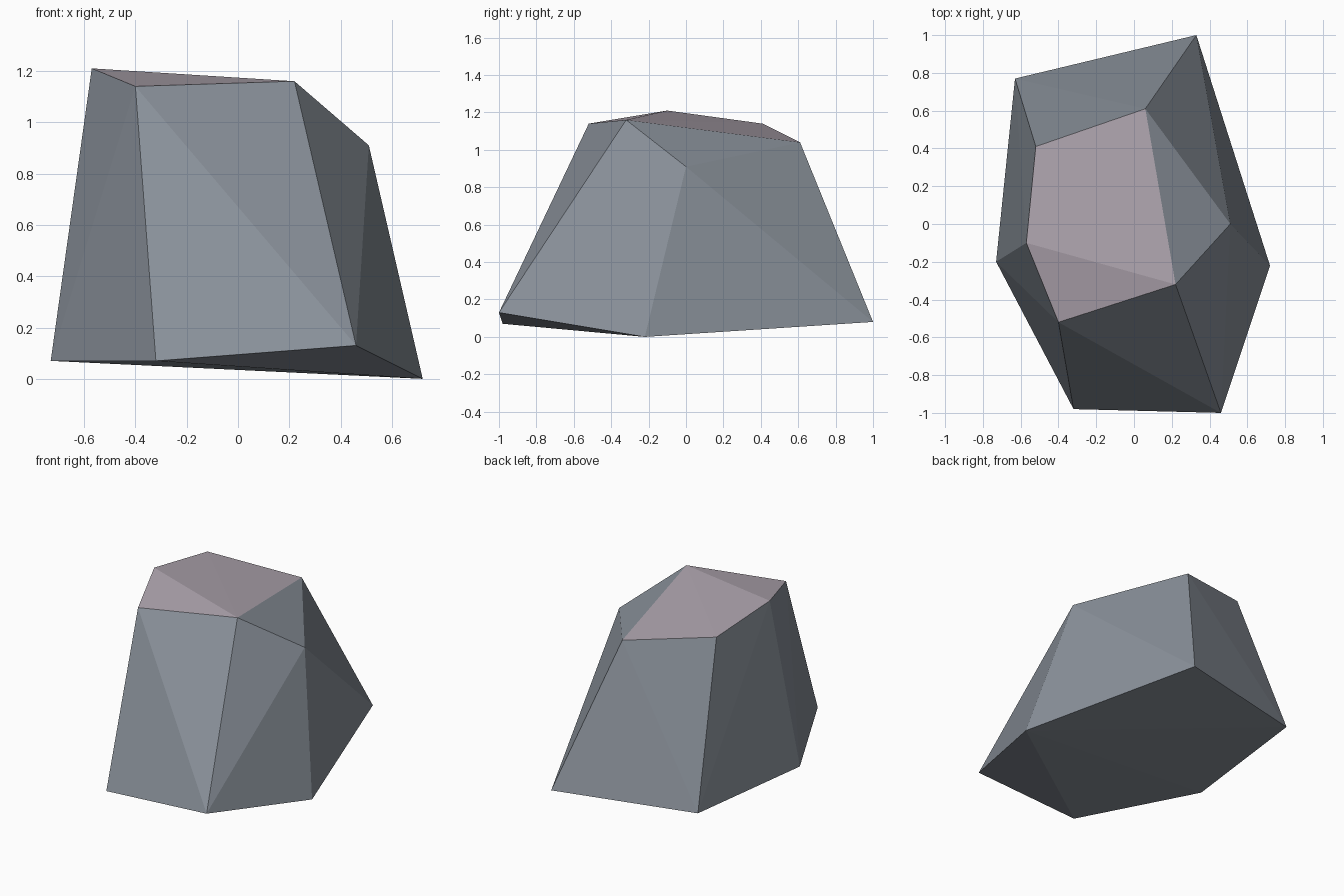
import bpy, bmesh

if "Cube" in bpy.data.objects:
    bpy.data.objects.remove(bpy.data.objects["Cube"])

# Flat colours: slate sides, pale mauve cap
def material(name, color):
    m = bpy.data.materials.new(name)
    m.diffuse_color = (*color, 1.0)
    m.use_nodes = True
    m.node_tree.nodes["Principled BSDF"].inputs["Base Color"].default_value = m.diffuse_color
    return m

slate = material("slate_grey", (0.25, 0.28, 0.32))
mauve = material("pale_mauve", (0.42, 0.37, 0.42))

# Two rough rings of corners, base and crown
base = [(-0.32, -0.98, 0.07), (0.46, -1.0, 0.13), (0.72, -0.22, 0.0),
        (0.33, 1.0, 0.08), (-0.63, 0.77, 0.09), (-0.73, -0.20, 0.07)]
crown = [(-0.40, -0.52, 1.14), (0.22, -0.32, 1.16), (0.51, 0.0, 0.91),
         (0.06, 0.61, 1.04), (-0.52, 0.41, 1.14), (-0.57, -0.10, 1.21)]

# Faceted boulder wrapped around the corners
bm = bmesh.new()
for co in base + crown:
    bm.verts.new(co)
bmesh.ops.convex_hull(bm, input=bm.verts[:])
bmesh.ops.recalc_face_normals(bm, faces=bm.faces[:])

# The nearly level top facets take the cap colour
for f in bm.faces:
    f.normal_update()
    f.material_index = 1 if f.normal.z > 0.93 else 0
    f.smooth = False

mesh = bpy.data.meshes.new("boulder")
bm.to_mesh(mesh)
bm.free()
mesh.materials.append(slate)
mesh.materials.append(mauve)
bpy.context.collection.objects.link(bpy.data.objects.new("boulder", mesh))
